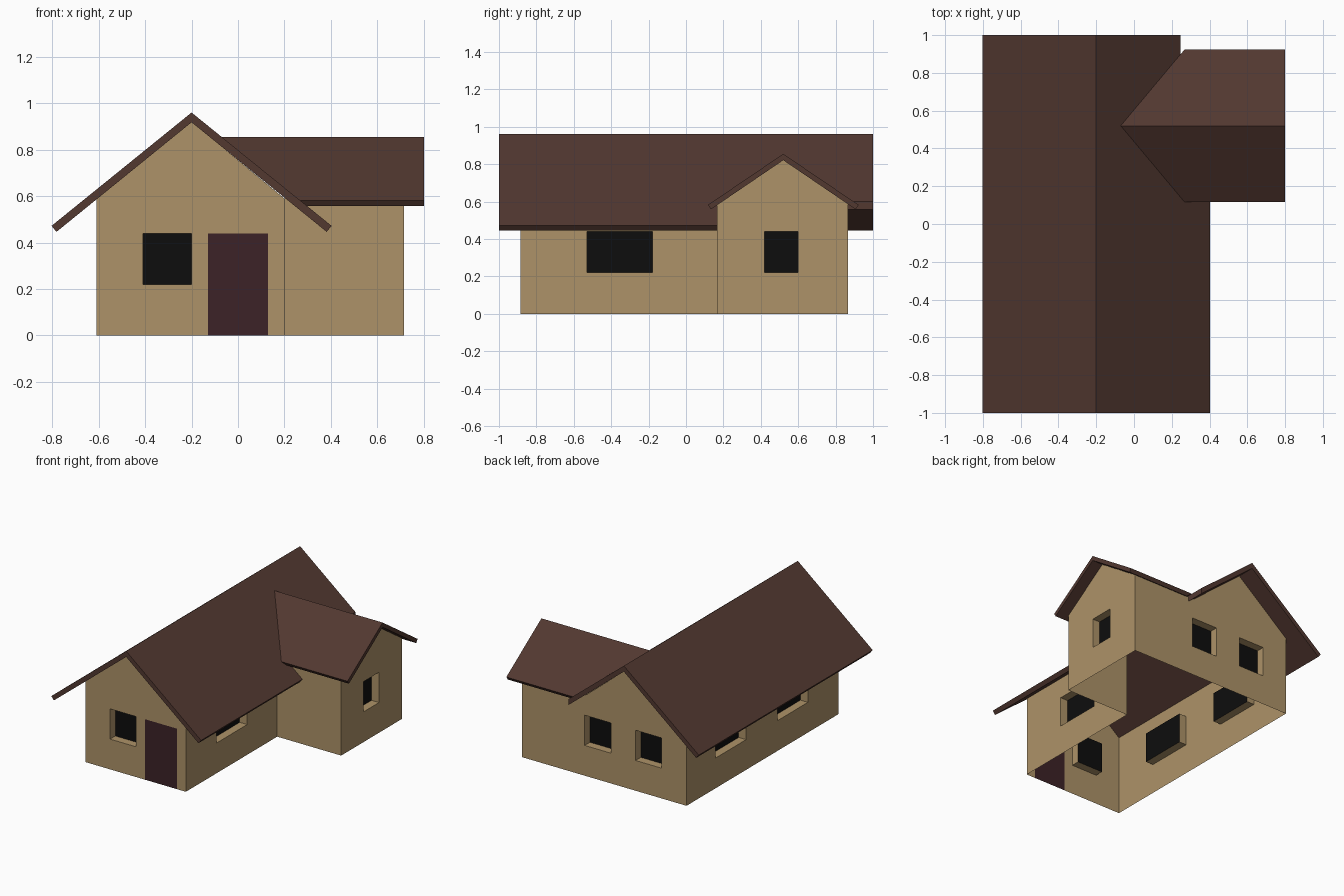
import bpy, bmesh
from mathutils import Vector

if "Cube" in bpy.data.objects:
    bpy.data.objects.remove(bpy.data.objects["Cube"])


def material(name, rgb):
    m = bpy.data.materials.new(name)
    m.diffuse_color = (*rgb, 1)
    m.use_nodes = True
    m.node_tree.nodes["Principled BSDF"].inputs["Base Color"].default_value = m.diffuse_color
    return m


WALL = material("tan_wall", (0.42, 0.29, 0.14))
ROOF = material("brown_roof", (0.085, 0.04, 0.03))
DOOR = material("dark_door", (0.045, 0.016, 0.02))
GLASS = material("black_glass", (0.004, 0.004, 0.004))


def finish(name, bm, mat=None):
    me = bpy.data.meshes.new(name)
    bm.to_mesh(me)
    bm.free()
    ob = bpy.data.objects.new(name, me)
    bpy.context.collection.objects.link(ob)
    if mat:
        me.materials.append(mat)
    return ob


def loop(bm, pts):
    vs = [bm.verts.new(p) for p in pts]
    return vs, [bm.edges.new((vs[i], vs[(i + 1) % len(vs)])) for i in range(len(vs))]


def quad(bm, pts, normal):
    f = bm.faces.new([bm.verts.new(p) for p in pts])
    f.normal_update()
    if f.normal.dot(normal) < 0:
        f.normal_flip()


def prism(bm, a, b):
    """Solid between two matching end loops."""
    va = [bm.verts.new(p) for p in a]
    vb = [bm.verts.new(p) for p in b]
    n = len(va)
    bm.faces.new(va)
    bm.faces.new(vb)
    for i in range(n):
        j = (i + 1) % n
        bm.faces.new((va[i], va[j], vb[j], vb[i]))
    bmesh.ops.recalc_face_normals(bm, faces=bm.faces[:])


# Key dimensions
XL, XM, XR = -0.61, 0.20, 0.715
YF, YW, YB = -0.885, 0.165, 0.865
EAVE, RIDGE_X, RIDGE_Y = 0.59, -0.2, 0.52
SILL, HEAD, DEPTH = 0.22, 0.44, 0.06
DOOR_X = (-0.13, 0.13)

walls, panes = bmesh.new(), bmesh.new()


def wall(axis, pos, sign, outline, windows=()):
    """Sheet wall on a plane; each window is a recess closed by a dark pane."""
    def at(u, z, d=0):
        p = pos - sign * d
        return Vector((p, u, z) if axis == 'x' else (u, p, z))
    normal = Vector((sign, 0, 0) if axis == 'x' else (0, sign, 0))
    edges = loop(walls, [at(*p) for p in outline])[1]
    for u0, u1 in windows:
        rect = [(u0, SILL), (u1, SILL), (u1, HEAD), (u0, HEAD)]
        vs, es = loop(walls, [at(*p) for p in rect])
        edges += es
        inner = [walls.verts.new(at(*p, DEPTH)) for p in rect]
        for i in range(4):
            j = (i + 1) % 4
            walls.faces.new((vs[i], vs[j], inner[j], inner[i]))
        quad(panes, [at(*p, DEPTH) for p in rect], normal)
    bmesh.ops.triangle_fill(walls, edges=edges, use_beauty=True, normal=normal)


def box_outline(a, b):
    return [(a, 0), (b, 0), (b, EAVE), (a, EAVE)]


# Walls: front gable with door notch, back, sides, wing
wall('y', YF, -1, [(XL, 0), (DOOR_X[0], 0), (DOOR_X[0], HEAD), (DOOR_X[1], HEAD),
                   (DOOR_X[1], 0), (XM, 0), (XM, EAVE), (RIDGE_X, 0.92), (XL, EAVE)],
     [(-0.41, -0.2)])
wall('y', YB, 1, [(XL, 0), (XR, 0), (XR, EAVE), (XM, EAVE), (RIDGE_X, 0.92), (XL, EAVE)],
     [(-0.41, -0.2), (0.0, 0.21)])
wall('x', XL, -1, box_outline(YF, YB), [(-0.53, -0.18), (0.18, 0.53)])
wall('x', XM, 1, box_outline(YF, YW), [(-0.53, -0.18)])
wall('y', YW, -1, box_outline(XM, XR))
wall('x', XR, 1, [(YW, 0), (YB, 0), (YB, EAVE), (RIDGE_Y, 0.825), (YW, EAVE)], [(0.42, 0.6)])
bmesh.ops.remove_doubles(walls, verts=walls.verts[:], dist=0.0005)
bmesh.ops.recalc_face_normals(walls, faces=walls.faces[:])
finish("walls", walls, WALL)
finish("window_panes", panes, GLASS)

# Door
bm = bmesh.new()
d0, d1 = DOOR_X
quad(bm, [(d0, YF, 0), (d1, YF, 0), (d1, YF, HEAD), (d0, YF, HEAD)], Vector((0, -1, 0)))
finish("door", bm, DOOR)


def chevron(mid, top, half, drop, thick, tip):
    """Gable roof section: ridge, outer eaves, square-cut lower eaves, inner ridge."""
    return [(mid, top), (mid + half, top - drop), (mid + half - tip[0], top - drop - tip[1]),
            (mid, top - thick), (mid - half + tip[0], top - drop - tip[1]), (mid - half, top - drop)]


# Main roof, with the eave cut away where the wing joins
sec = chevron(RIDGE_X, 0.96, 0.603, 0.488, 0.042, (0.021, 0.026))
bm = bmesh.new()
prism(bm, [(x, -1, z) for x, z in sec], [(x, 1, z) for x, z in sec])
main_roof = finish("main_roof", bm, ROOF)

bm = bmesh.new()
cut = [(0.245, 0.3), (0.6, 0.3), (0.6, 0.8), (0.245, 0.8)]
prism(bm, [(x, YW, z) for x, z in cut], [(x, 1.2, z) for x, z in cut])
cutter = finish("eave_cutter", bm)
cutter.hide_render = True
cutter.display_type = 'WIRE'
mod = main_roof.modifiers.new("eave_cut", 'BOOLEAN')
mod.operation = 'DIFFERENCE'
mod.solver = 'EXACT'
mod.object = cutter

# Wing roof, its inner end mitred onto the main slope
sec = chevron(RIDGE_Y, 0.855, 0.403, 0.273, 0.034, (0.016, 0.024))
slope = 0.488 / 0.603
bm = bmesh.new()
prism(bm, [(RIDGE_X + (0.96 - z) / slope, y, z) for y, z in sec], [(0.8, y, z) for y, z in sec])
finish("wing_roof", bm, ROOF)
